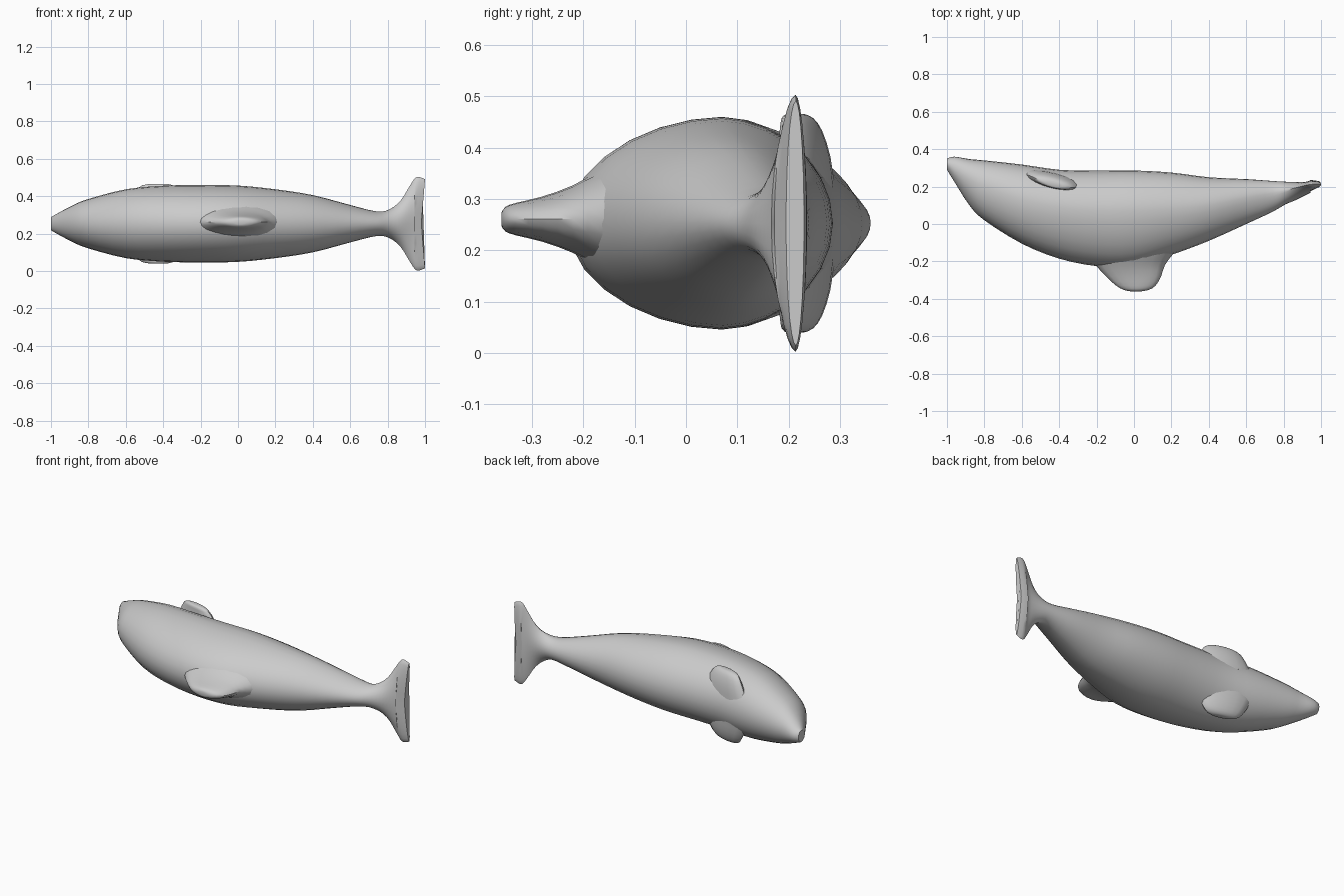
import bpy, bmesh
from math import sin, cos, pi, copysign

if "Cube" in bpy.data.objects:
    bpy.data.objects.remove(bpy.data.objects["Cube"])

ZC = 0.253   # the animal lies on its side: mid-plane height


def catmull(rows, steps):
    """Smoothly resample a list of station tuples."""
    out = []
    for i in range(len(rows) - 1):
        p0, p1 = rows[max(i - 1, 0)], rows[i]
        p2, p3 = rows[i + 1], rows[min(i + 2, len(rows) - 1)]
        for s in range(steps):
            t = s / steps
            out.append(tuple(
                0.5 * (2*b + (c - a)*t + (2*a - 5*b + 4*c - d)*t*t + (3*b - a - 3*c + d)*t**3)
                for a, b, c, d in zip(p0, p1, p2, p3)))
    return out + [rows[-1]]


def loft(name, rings):
    bm = bmesh.new()
    loops = [[bm.verts.new(p) for p in r] for r in rings]
    n = len(loops[0])
    for a, b in zip(loops, loops[1:]):
        for i in range(n):
            bm.faces.new((a[i], a[(i + 1) % n], b[(i + 1) % n], b[i]))
    bm.faces.new(loops[0])
    bm.faces.new(loops[-1])
    bmesh.ops.recalc_face_normals(bm, faces=bm.faces)
    me = bpy.data.meshes.new(name)
    bm.to_mesh(me)
    bm.free()
    ob = bpy.data.objects.new(name, me)
    bpy.context.collection.objects.link(ob)
    bpy.ops.object.select_all(action='DESELECT')
    ob.select_set(True)
    bpy.context.view_layer.objects.active = ob
    bpy.ops.object.shade_smooth_by_angle(angle=0.7)
    return ob


def body_ring(x, back, mid, belly, half, q, n=28):
    ring = []
    for k in range(n):
        a = 2 * pi * k / n
        c, s = cos(a), sin(a)
        r = (belly - mid) if s > 0 else (mid - back)
        y = mid + copysign(abs(s) ** q, s) * r
        notch = 0.02 * (1 - abs(c)) if x > 0.95 else 0   # notch between the flukes
        ring.append((x - notch, y, ZC + half * c))
    return ring


# body and tail flukes: x, back y, widest y, belly y, half width, section sharpness
stations = [
    (-1.0, 0.29, 0.325, 0.35, 0.035, 1.0),
    (-0.96, 0.225, 0.29, 0.36, 0.058, 1.0),
    (-0.88, 0.10, 0.24, 0.347, 0.10, 1.0),
    (-0.8, 0.02, 0.20, 0.34, 0.132, 1.0),
    (-0.6, -0.105, 0.13, 0.318, 0.184, 1.05),
    (-0.4, -0.185, 0.09, 0.29, 0.203, 1.1),
    (-0.2, -0.225, 0.07, 0.285, 0.207, 1.1),
    (0.0, -0.225, 0.07, 0.286, 0.204, 1.1),
    (0.2, -0.165, 0.08, 0.275, 0.184, 1.1),
    (0.4, -0.09, 0.10, 0.25, 0.153, 1.1),
    (0.6, 0.0, 0.14, 0.24, 0.10, 1.1),
    (0.74, 0.065, 0.165, 0.23, 0.066, 1.1),
    (0.81, 0.105, 0.18, 0.226, 0.077, 1.4),
    (0.87, 0.13, 0.195, 0.224, 0.125, 2.0),
    (0.92, 0.155, 0.207, 0.226, 0.205, 1.9),
    (0.955, 0.172, 0.213, 0.236, 0.25, 1.2),
    (1.0, 0.195, 0.214, 0.23, 0.238, 1.0),
]
loft("whale_body", [body_ring(*s) for s in catmull(stations, 3)])

# dorsal fin: y, front x, rear x, half thickness
fin = [
    (-0.08, -0.30, 0.28, 0.13),
    (-0.16, -0.25, 0.21, 0.098),
    (-0.22, -0.205, 0.165, 0.066),
    (-0.28, -0.15, 0.145, 0.044),
    (-0.33, -0.095, 0.115, 0.032),
    (-0.352, -0.055, 0.08, 0.024),
    (-0.36, -0.02, 0.04, 0.012),
]
loft("dorsal_fin", [
    [((f + r) / 2 + (r - f) / 2 * cos(a), y, ZC + 0.008 + h * sin(a))
     for a in (2 * pi * k / 20 for k in range(20))]
    for y, f, r, h in catmull(fin, 2)])

# side flippers: distance from mid-plane, centre x, centre y, half length, half thickness
flipper = [
    (0.07, -0.43, 0.225, 0.18, 0.05),
    (0.13, -0.43, 0.228, 0.145, 0.042),
    (0.18, -0.43, 0.224, 0.115, 0.032),
    (0.205, -0.43, 0.217, 0.085, 0.024),
    (0.213, -0.425, 0.213, 0.045, 0.013),
]
for side, label in ((1, "upper"), (-1, "lower")):
    rings = []
    for d, x, y, rx, ry in catmull(flipper, 2):
        ring = []
        for k in range(16):
            u, v = rx * cos(pi * k / 8), ry * sin(pi * k / 8)
            ring.append((x + 0.97*u + 0.24*v, y - 0.24*u + 0.97*v, ZC + side * d))
        rings.append(ring)
    loft(label + "_flipper", rings)
